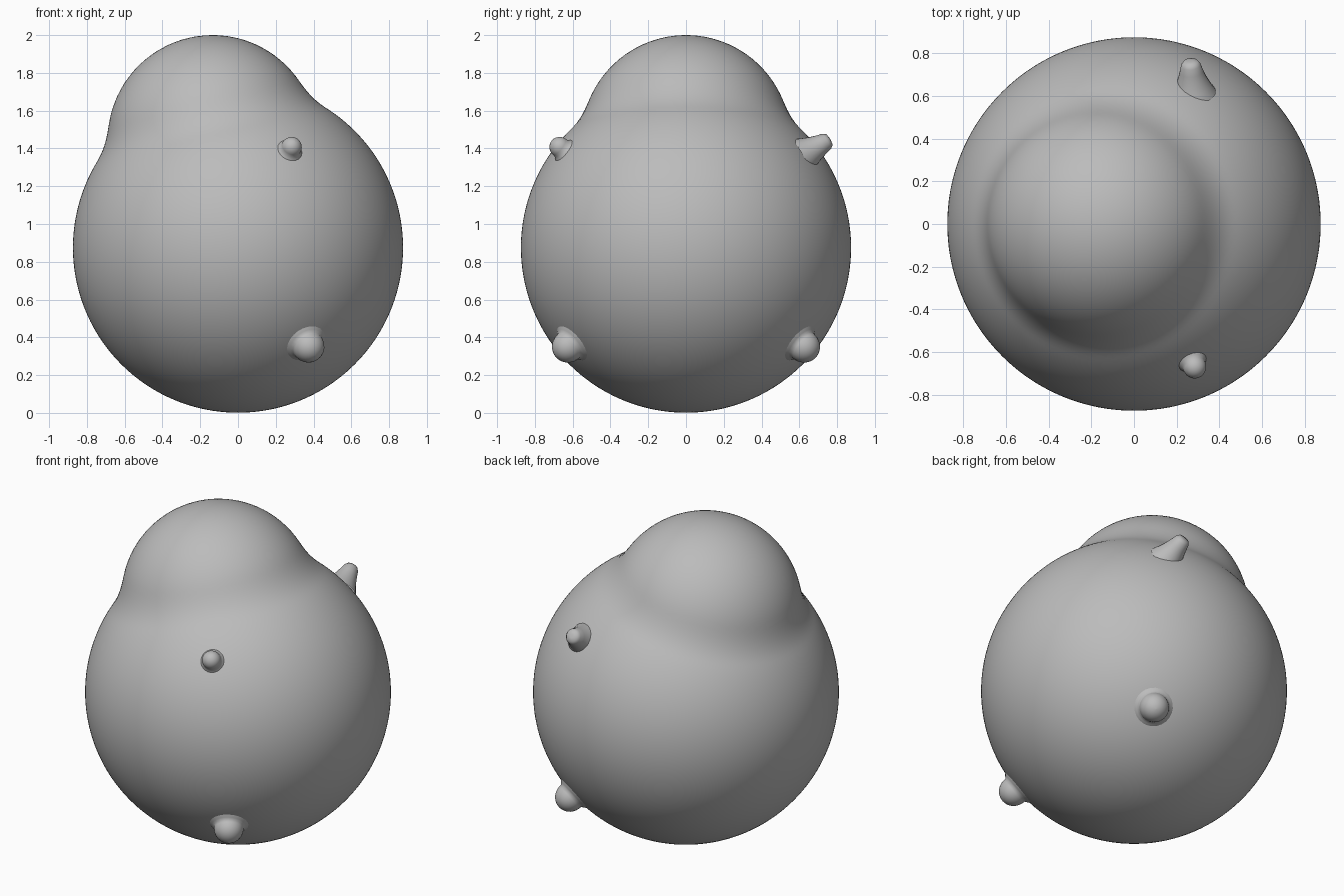
import bpy, bmesh, math
from mathutils import Vector

if "Cube" in bpy.data.objects:
    bpy.data.objects.remove(bpy.data.objects["Cube"])

grey = bpy.data.materials.new("plain grey")
grey.diffuse_color = (0.5, 0.5, 0.5, 1)
grey.use_nodes = True
grey.node_tree.nodes["Principled BSDF"].inputs["Base Color"].default_value = grey.diffuse_color

BODY_C, BODY_R = Vector((0, 0, 0.875)), 0.874
HEAD_C, HEAD_R = Vector((-0.135, 0, 1.445)), 0.555


def finish(bm, name):
    bmesh.ops.recalc_face_normals(bm, faces=bm.faces)
    me = bpy.data.meshes.new(name)
    bm.to_mesh(me)
    bm.free()
    me.materials.append(grey)
    me.polygons.foreach_set("use_smooth", [True] * len(me.polygons))
    ob = bpy.data.objects.new(name, me)
    bpy.context.collection.objects.link(ob)
    return ob


def blended_distance(p, k=0.07):
    a = (p - BODY_C).length - BODY_R
    b = (p - HEAD_C).length - HEAD_R
    h = max(k - abs(a - b), 0) / k
    return min(a, b) - h * h * k / 4


# Body and head: one sphere pushed out to the softly merged pair of balls
bm = bmesh.new()
bmesh.ops.create_icosphere(bm, subdivisions=6, radius=1)
for v in bm.verts:
    d = v.co.normalized()
    lo, hi = 0.5, 1.6
    for _ in range(18):
        mid = (lo + hi) / 2
        if blended_distance(BODY_C + d * mid) < 0:
            lo = mid
        else:
            hi = mid
    v.co = BODY_C + d * lo
finish(bm, "body_and_head")


def nub(name, base, axis, profile, segs=24):
    """Lathe (radius, height) pairs around an axis starting at base."""
    rot = Vector(axis).to_track_quat('Z', 'Y')
    bm = bmesh.new()
    rings = []
    for r, h in profile:
        rings.append([bm.verts.new(Vector(base) + rot @ Vector(
            (r * math.cos(math.tau * i / segs), r * math.sin(math.tau * i / segs), h)))
            for i in range(segs)])
    for a, b in zip(rings, rings[1:]):
        for i in range(segs):
            j = (i + 1) % segs
            bm.faces.new((a[i], a[j], b[j], b[i]))
    bm.faces.new(rings[-1])
    return finish(bm, name)


def on_body(x, y, z):
    """Surface point and outward direction nearest to a position."""
    d = (Vector((x, y, z)) - BODY_C).normalized()
    return BODY_C + d * BODY_R, d


def ball_profile(r, lift):
    """Flared foot blending into a round ball of radius r."""
    pts = [(r * 1.4, -0.018), (r * 1.12, 0.004), (r * 0.98, lift * 0.6)]
    for i in range(8):
        t = math.radians(5 + i * 12)
        pts.append((r * 0.97 * math.cos(t), lift + r * math.sin(t)))
    return pts


# Feet: large round nubs low on the front and back
for side, label in ((-1, "front"), (1, "back")):
    p, d = on_body(0.37, side * 0.62, 0.355)
    nub(label + "_foot", p, d, ball_profile(0.088, 0.02))

# Front hand: small round nub
p, d = on_body(0.28, -0.66, 1.40)
nub("front_hand", p, d, ball_profile(0.056, 0.025))

# Back hand: tapered blunt spike
p, d = on_body(0.275, 0.655, 1.385)
nub("back_hand", p, (-0.08, 0.78, 0.46),
    [(0.105, -0.05), (0.085, -0.01), (0.068, 0.03), (0.055, 0.07),
     (0.046, 0.105), (0.034, 0.122), (0.012, 0.126)])
